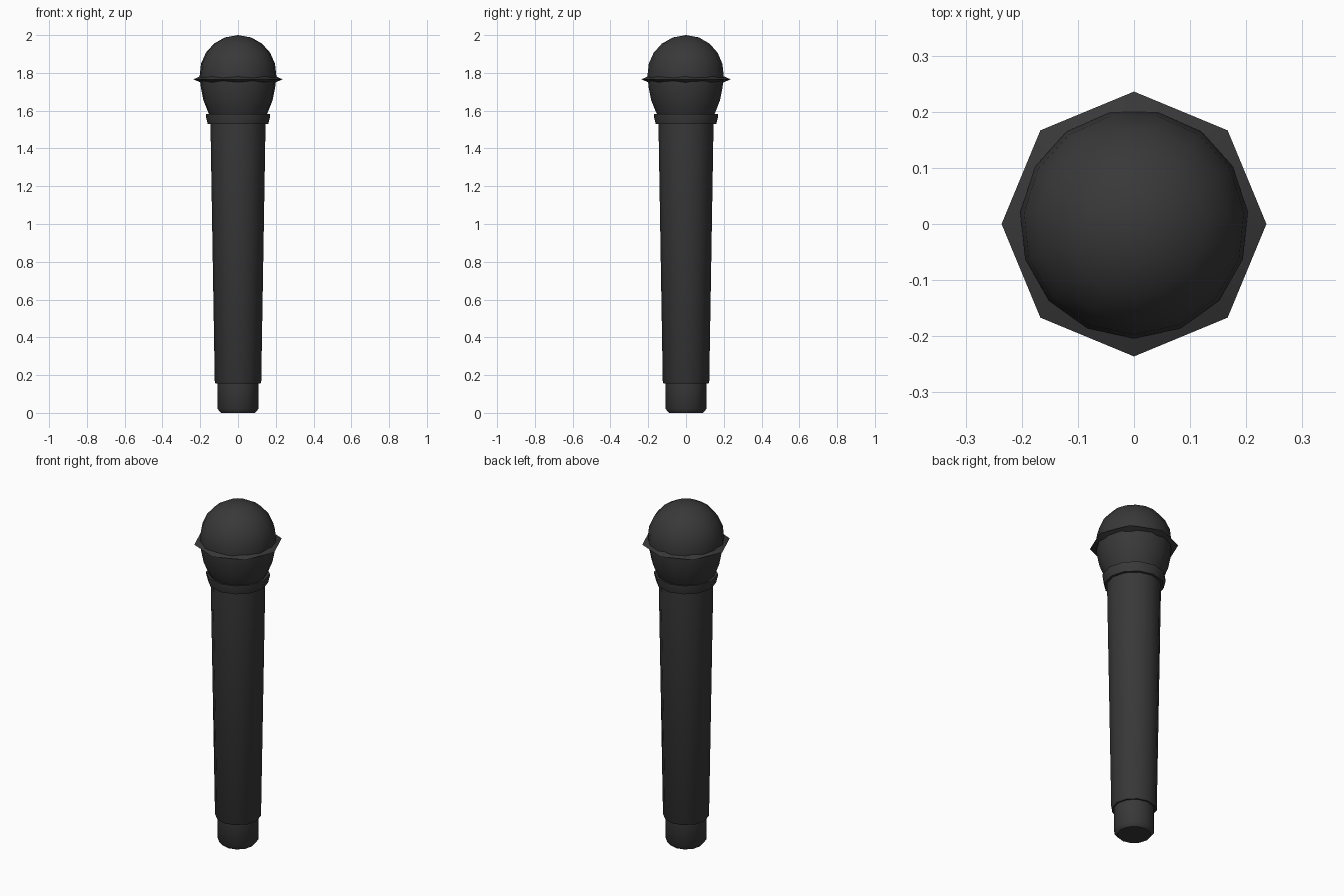
import bpy, bmesh, math

if "Cube" in bpy.data.objects:
    bpy.data.objects.remove(bpy.data.objects["Cube"])

mat = bpy.data.materials.new("dark_grey")
mat.diffuse_color = (0.04, 0.04, 0.04, 1)
mat.use_nodes = True
mat.node_tree.nodes["Principled BSDF"].inputs["Base Color"].default_value = mat.diffuse_color


def lathe(name, profile, sides, start=0.0, closed=False):
    """Revolve an (r, z) profile, listed bottom to top, around z."""
    bm = bmesh.new()
    rings = []
    for r, z in profile:
        if r == 0:
            rings.append([bm.verts.new((0, 0, z))] * sides)
        else:
            angles = [start + 2 * math.pi * i / sides for i in range(sides)]
            rings.append([bm.verts.new((r * math.cos(a), r * math.sin(a), z)) for a in angles])
    pairs = list(zip(rings, rings[1:]))
    if closed:
        pairs.append((rings[-1], rings[0]))
    for low, high in pairs:
        for i in range(sides):
            j = (i + 1) % sides
            corners = dict.fromkeys((low[i], low[j], high[j], high[i]))
            bm.faces.new(list(corners))
    bmesh.ops.recalc_face_normals(bm, faces=bm.faces)
    mesh = bpy.data.meshes.new(name)
    bm.to_mesh(mesh)
    bm.free()
    mesh.materials.append(mat)
    obj = bpy.data.objects.new(name, mesh)
    bpy.context.collection.objects.link(obj)
    bpy.ops.object.select_all(action='DESELECT')
    obj.select_set(True)
    bpy.context.view_layer.objects.active = obj
    bpy.ops.object.shade_smooth_by_angle(angle=math.radians(47))
    return obj


# Domed head, narrowing toward the collar
dome = [(0.204 * math.cos(math.radians(a)), 1.795 + 0.205 * math.sin(math.radians(a)))
        for a in (15, 33, 51, 70)]
lathe("grille_head", [(0, 1.55), (0.135, 1.55), (0.158, 1.59), (0.184, 1.655),
                      (0.198, 1.725), (0.204, 1.785)] + dome + [(0, 2.0)],
      15, -math.pi / 2)

# Thin eight-sided band around the head
lathe("grille_band", [(0.236, 1.766), (0.2, 1.782), (0.17, 1.766), (0.2, 1.75)], 8, closed=True)

# Flared collar
lathe("collar", [(0.135, 1.53), (0.16, 1.53), (0.17, 1.57), (0.17, 1.583), (0.135, 1.575)],
      12, closed=True)

# Tapered handle
lathe("handle", [(0, 0.155), (0.118, 0.155), (0.123, 0.163), (0.146, 1.54), (0, 1.54)], 12)

# Connector end with bevelled foot
lathe("connector", [(0, 0), (0.09, 0), (0.109, 0.022), (0.109, 0.16), (0, 0.16)], 12)
